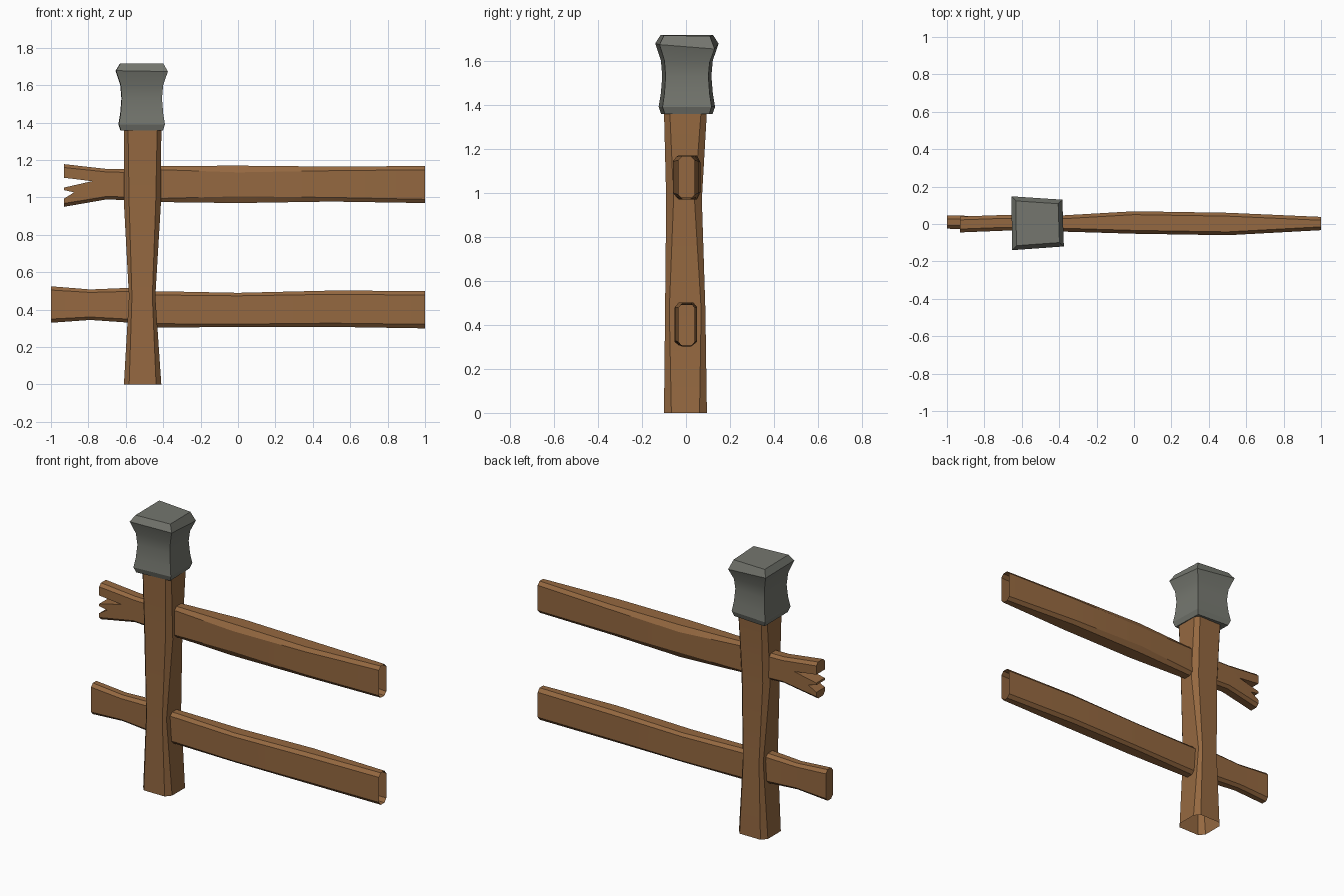
import bpy, bmesh, math

if "Cube" in bpy.data.objects:
    bpy.data.objects.remove(bpy.data.objects["Cube"])


def material(name, rgb):
    m = bpy.data.materials.new(name)
    m.diffuse_color = (*rgb, 1)
    m.use_nodes = True
    m.node_tree.nodes["Principled BSDF"].inputs["Base Color"].default_value = m.diffuse_color
    return m


WOOD = material("brown_wood", (0.30, 0.14, 0.052))
STONE = material("grey_stone", (0.175, 0.182, 0.157))


def octagon(a0, a1, b0, b1, ca, cb):
    """Chamfered rectangle, counter-clockwise."""
    return [(a0 + ca, b0), (a1 - ca, b0), (a1, b0 + cb), (a1, b1 - cb),
            (a1 - ca, b1), (a0 + ca, b1), (a0, b1 - cb), (a0, b0 + cb)]


def loft(name, rings, mat, cap_start=True, cap_end=True, smooth=25):
    bm = bmesh.new()
    vs = [[bm.verts.new(p) for p in r] for r in rings]
    n = len(rings[0])
    for a, b in zip(vs, vs[1:]):
        for i in range(n):
            j = (i + 1) % n
            bm.faces.new((a[i], a[j], b[j], b[i]))
    if cap_start:
        bm.faces.new(vs[0][::-1])
    if cap_end:
        bm.faces.new(vs[-1])
    me = bpy.data.meshes.new(name)
    bm.to_mesh(me)
    bm.free()
    me.materials.append(mat)
    ob = bpy.data.objects.new(name, me)
    bpy.context.collection.objects.link(ob)
    bpy.ops.object.select_all(action='DESELECT')
    ob.select_set(True)
    bpy.context.view_layer.objects.active = ob
    if smooth:
        bpy.ops.object.shade_smooth_by_angle(angle=math.radians(smooth))
    return ob


def rail(name, sections, cap_end=True):
    """sections: x, y0, y1, z0, z1, chamfer height"""
    rings = [[(x, y, z) for y, z in octagon(y0, y1, z0, z1, 0.018, c)]
             for x, y0, y1, z0, z1, c in sections]
    return loft(name, rings, WOOD, cap_end=cap_end)


# Post: z, x0, x1, y0, y1, chamfer; hollow at the foot
post = [(0.0, -0.61, -0.41, -0.10, 0.095, 0.028),
        (0.47, -0.583, -0.442, -0.095, 0.088, 0.016),
        (0.97, -0.61, -0.412, -0.09, 0.072, 0.028),
        (1.37, -0.61, -0.41, -0.10, 0.095, 0.022)]
loft("post", [[(x, y, z) for x, y in octagon(x0, x1, y0, y1, c, c * 1.2)]
              for z, x0, x1, y0, y1, c in post], WOOD, cap_start=False)

# Stone cap with a waisted profile and slightly skewed corners
corners = [(-0.652, -0.14, 0.005), (-0.375, -0.12, 0.0),
           (-0.383, 0.13, -0.02), (-0.655, 0.148, 0.004)]
profile = [(1.358, 0.81, 0), (1.39, 0.89, 0), (1.45, 0.82, 0), (1.53, 0.775, 0),
           (1.60, 0.82, 0.4), (1.673, 1.0, 1), (1.715, 0.83, 0.2)]
cx, cy = -0.515, 0.003
loft("post_cap", [[(cx + (x - cx) * s, cy + (y - cy) * s, z + dz * t)
                   for x, y, dz in corners] for z, s, t in profile], STONE)

# Long rails, open at the far right end
rail("upper_rail", [(-0.5, -0.04, 0.045, 0.975, 1.165, 0.02),
                    (-0.4, -0.04, 0.045, 0.975, 1.168, 0.02),
                    (0.0, -0.052, 0.068, 0.97, 1.17, 0.036),
                    (0.5, -0.06, 0.06, 0.978, 1.165, 0.022),
                    (1.0, -0.033, 0.038, 0.97, 1.168, 0.02)], cap_end=False)
rail("lower_rail", [(-0.5, -0.04, 0.04, 0.305, 0.498, 0.02),
                    (-0.4, -0.04, 0.04, 0.305, 0.498, 0.02),
                    (0.0, -0.052, 0.05, 0.307, 0.49, 0.016),
                    (0.5, -0.05, 0.05, 0.308, 0.502, 0.02),
                    (1.0, -0.033, 0.038, 0.30, 0.50, 0.022)], cap_end=False)

# Short stubs on the left of the post
rail("lower_stub", [(-1.0, -0.025, 0.045, 0.33, 0.525, 0.02),
                    (-0.79, -0.03, 0.043, 0.345, 0.508, 0.016),
                    (-0.5, -0.04, 0.045, 0.325, 0.52, 0.02)])
stub = rail("upper_broken_stub", [(-0.93, -0.045, 0.04, 0.95, 1.178, 0.018),
                                  (-0.70, -0.036, 0.048, 0.99, 1.152, 0.016),
                                  (-0.5, -0.036, 0.048, 0.98, 1.15, 0.018)])

# Splintered end: two wedge notches cut out of the stub
notches = [[(-0.78, 1.087), (-0.96, 1.109), (-0.96, 1.046)],
           [(-0.876, 1.027), (-0.96, 1.046), (-0.96, 0.976)]]
for k, tri in enumerate(notches):
    cutter = loft(f"notch_cutter_{k}", [[(x, y, z) for x, z in tri[::1]]
                                        for y in (0.2, -0.2)], WOOD, smooth=0)
    bm = bmesh.new()
    bm.from_mesh(cutter.data)
    bmesh.ops.recalc_face_normals(bm, faces=bm.faces)
    bm.to_mesh(cutter.data)
    bm.free()
    mod = stub.modifiers.new("notch", 'BOOLEAN')
    mod.operation = 'DIFFERENCE'
    mod.solver = 'EXACT'
    mod.object = cutter
    bpy.context.view_layer.objects.active = stub
    bpy.ops.object.modifier_apply(modifier=mod.name)
    bpy.data.objects.remove(cutter)
